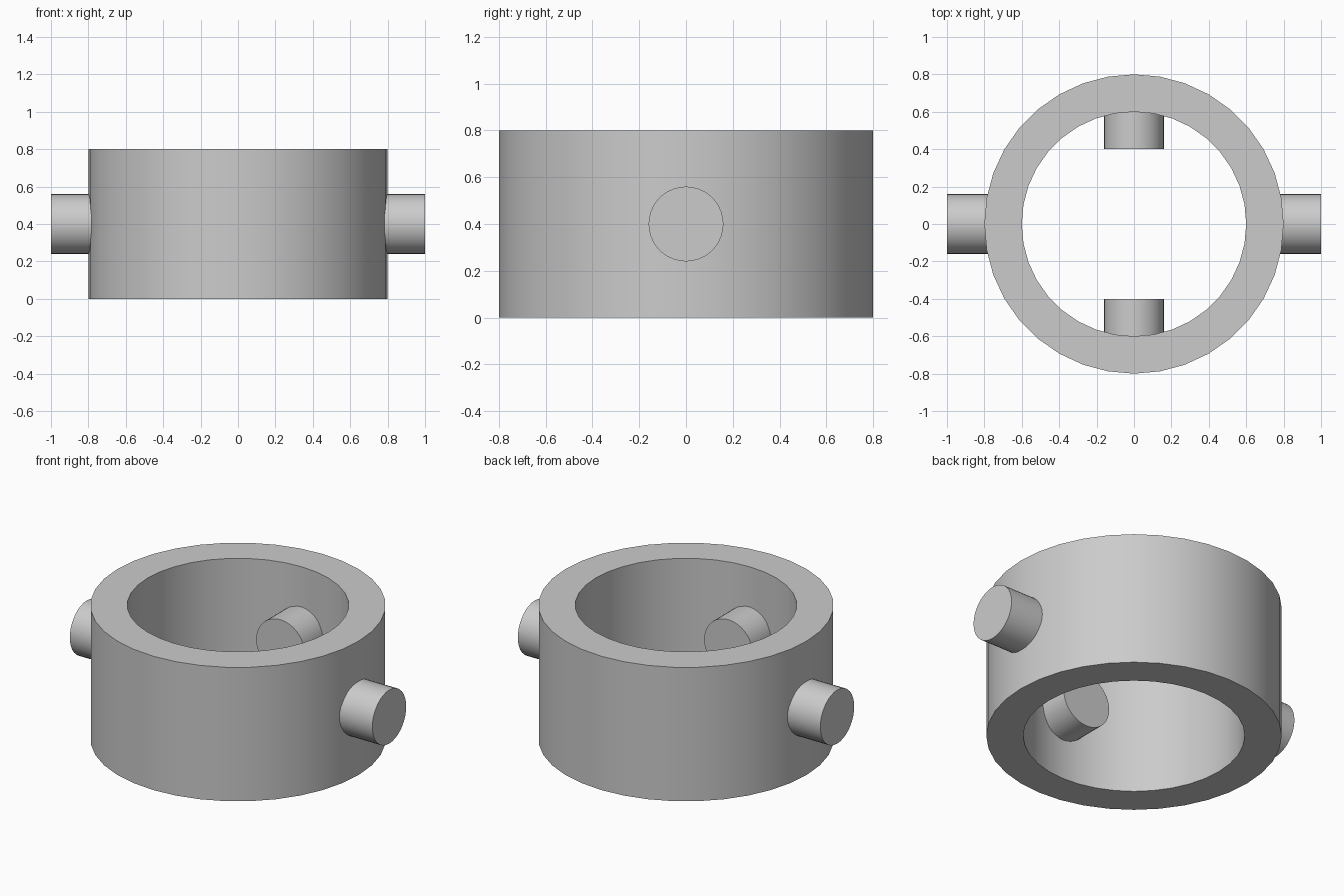
import bpy
import bmesh
from math import cos, sin, pi, radians
from mathutils import Matrix, Vector

cube = bpy.data.objects.get("Cube")
if cube:
    bpy.data.objects.remove(cube, do_unlink=True)

# Dimensions
OUTER, INNER, HEIGHT = 0.8, 0.6, 0.8
PIN_RADIUS, EMBED = 0.16, 0.7
SEGMENTS = 36

grey = bpy.data.materials.new("light grey")
grey.use_nodes = True
color = (0.6, 0.6, 0.6, 1)
grey.diffuse_color = color
grey.node_tree.nodes["Principled BSDF"].inputs["Base Color"].default_value = color


def finish(name, bm):
    """Turn a bmesh into a shaded object with crisp rims."""
    bmesh.ops.recalc_face_normals(bm, faces=bm.faces)
    mesh = bpy.data.meshes.new(name)
    bm.to_mesh(mesh)
    bm.free()
    mesh.materials.append(grey)
    obj = bpy.data.objects.new(name, mesh)
    bpy.context.collection.objects.link(obj)
    bpy.ops.object.select_all(action="DESELECT")
    obj.select_set(True)
    bpy.context.view_layer.objects.active = obj
    bpy.ops.object.shade_smooth_by_angle(angle=radians(30))
    return obj


def pin(name, direction, start, end):
    """Round peg along a horizontal direction between two distances."""
    axis = Vector(direction)
    place = Matrix.Translation(axis * (start + end) / 2 + Vector((0, 0, HEIGHT / 2)))
    turn = axis.to_track_quat("Z", "Y").to_matrix().to_4x4()
    bm = bmesh.new()
    bmesh.ops.create_cone(bm, cap_ends=True, segments=SEGMENTS, radius1=PIN_RADIUS,
                          radius2=PIN_RADIUS, depth=end - start, matrix=place @ turn)
    return finish(name, bm)


# Ring wall: rectangular section swept around the vertical axis
section = [(INNER, 0), (OUTER, 0), (OUTER, HEIGHT), (INNER, HEIGHT)]
bm = bmesh.new()
loops = []
for i in range(SEGMENTS):
    a = 2 * pi * i / SEGMENTS
    loops.append([bm.verts.new((r * cos(a), r * sin(a), z)) for r, z in section])
for i, loop in enumerate(loops):
    following = loops[(i + 1) % SEGMENTS]
    for j in range(4):
        k = (j + 1) % 4
        bm.faces.new((loop[j], following[j], following[k], loop[k]))
finish("ring", bm)

# Outer pins on the sides, inner pins at front and back, all rooted in the wall
for side, sign in (("left", 1), ("right", -1)):
    pin(side + "_outer_pin", (sign, 0, 0), EMBED, 1.0)
for side, sign in (("back", 1), ("front", -1)):
    pin(side + "_inner_pin", (0, sign, 0), 0.4, EMBED)
